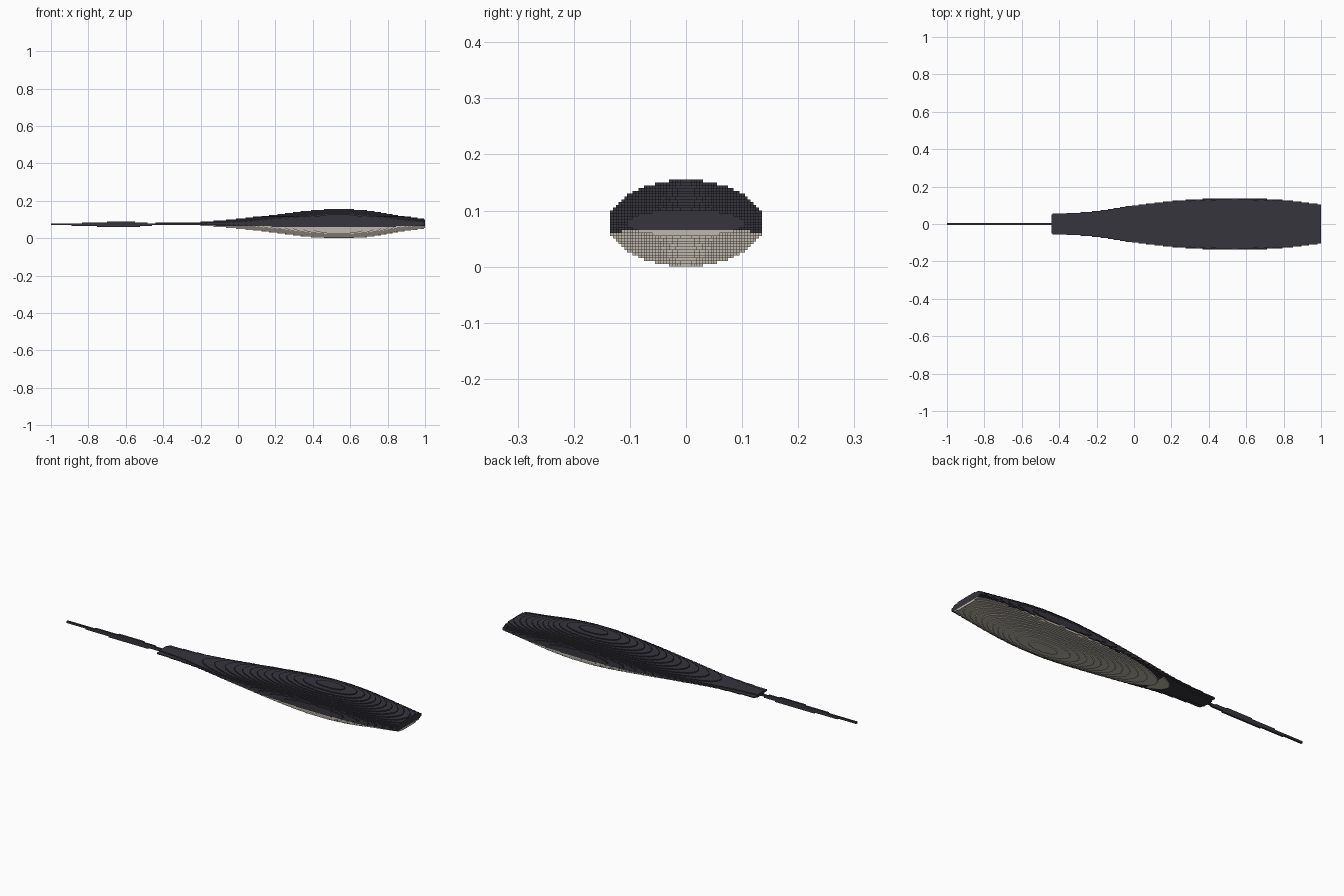
import bpy
import math

cube = bpy.data.objects.get("Cube")
if cube:
    bpy.data.objects.remove(cube)

CELL = 0.005      # edge length of one building block
MID_Z = 0.0775    # height of the long axis


def material(name, color):
    mat = bpy.data.materials.new(name)
    mat.use_nodes = True
    mat.diffuse_color = color
    mat.node_tree.nodes["Principled BSDF"].inputs["Base Color"].default_value = color
    return mat


DARK = material("dark charcoal", (0.037, 0.035, 0.046, 1))
PALE = material("pale stone", (0.52, 0.48, 0.41, 1))


def smooth_profile(points):
    """Return a function running smoothly through (x, value) points."""
    def slope(i):
        a, b = points[max(i - 1, 0)], points[min(i + 1, len(points) - 1)]
        return (b[1] - a[1]) / (b[0] - a[0])

    def value(x):
        i = max(k for k in range(len(points) - 1) if k == 0 or points[k][0] <= x)
        (x0, v0), (x1, v1) = points[i], points[i + 1]
        h = x1 - x0
        t = (x - x0) / h
        s = t * t * (3 - 2 * t)
        return (v0 * (1 - s) + v1 * s + h * t * (1 - t) ** 2 * slope(i)
                - h * t * t * (1 - t) * slope(i + 1))
    return value


def block_object(name, cells, is_pale):
    """Make a mesh of the exposed faces of a set of grid cells."""
    index, verts, faces, slots = {}, [], [], []

    def vert(key):
        if key not in index:
            index[key] = len(verts)
            verts.append([c * CELL for c in key])
        return index[key]

    for cell in cells:
        for axis in range(3):
            u, v = (axis + 1) % 3, (axis + 2) % 3
            for side in (0, 1):
                near = list(cell)
                near[axis] += 2 * side - 1
                if tuple(near) in cells:
                    continue
                ring = []
                for du, dv in ((0, 0), (1, 0), (1, 1), (0, 1)):
                    corner = list(cell)
                    corner[axis] += side
                    corner[u] += du
                    corner[v] += dv
                    ring.append(vert(tuple(corner)))
                faces.append(ring if side else ring[::-1])
                slots.append(int(is_pale(cell)))
    mesh = bpy.data.meshes.new(name)
    mesh.from_pydata(verts, [], faces)
    mesh.materials.append(DARK)
    mesh.materials.append(PALE)
    mesh.polygons.foreach_set("material_index", slots)
    mesh.update()
    obj = bpy.data.objects.new(name, mesh)
    bpy.context.collection.objects.link(obj)


def centre(i):
    return (i + 0.5) * CELL


# Body: elliptical sections along x, stepped into blocks
half_width = smooth_profile([(-0.44, 0.052), (-0.2, 0.07), (0, 0.099), (0.2, 0.122),
                             (0.4, 0.134), (0.57, 0.137), (0.8, 0.127), (1, 0.105)])
half_height = smooth_profile([(-0.44, 0.006), (-0.3, 0.007), (-0.2, 0.01), (0, 0.026),
                              (0.2, 0.049), (0.4, 0.071), (0.55, 0.077), (0.7, 0.069),
                              (0.85, 0.046), (1, 0.024)])
body = set()
for i in range(-88, 200):
    w, h = half_width(centre(i)), half_height(centre(i))
    for k in range(31):
        r = 1 - ((centre(k) - MID_Z) / h) ** 2
        if r > 0:
            n = round(w * math.sqrt(r) / CELL)
            body.update((i, j, k) for j in range(-n, n))


# The pale underside starts lower where the body is thicker
def underside(cell):
    return centre(cell[2]) < 0.07 - 0.16 * half_height(centre(cell[0]))


block_object("body", body, underside)

# Tail: a thin upright blade, two blocks thick
tail_height = smooth_profile([(-1, 0.004), (-0.94, 0.005), (-0.85, 0.008), (-0.74, 0.012),
                              (-0.6, 0.016), (-0.52, 0.011), (-0.43, 0.004)])
tail = set()
for i in range(-200, -88):
    h = tail_height(centre(i))
    low, high = round((0.074 - h) / CELL), round((0.074 + h) / CELL)
    tail.update((i, j, k) for j in (-1, 0) for k in range(low, max(high, low + 1)))
block_object("tail_blade", tail, lambda cell: False)
